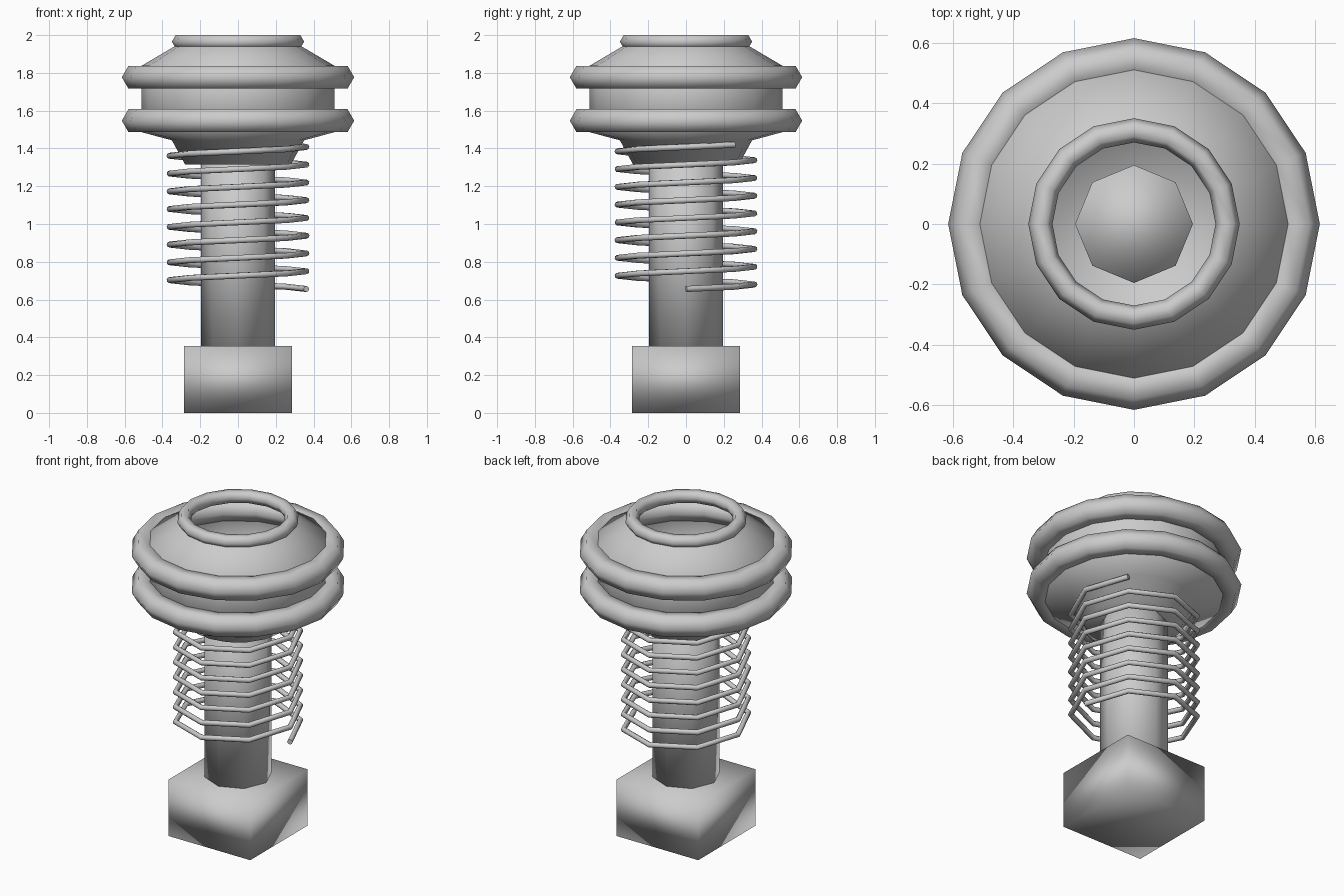
import bpy
from math import cos, sin, pi

if "Cube" in bpy.data.objects:
    bpy.data.objects.remove(bpy.data.objects["Cube"])


def name_smooth(name):
    ob = bpy.context.object
    ob.name = name
    bpy.ops.object.shade_smooth()
    return ob


def ring(name, major, minor, z):
    bpy.ops.mesh.primitive_torus_add(major_segments=16, minor_segments=6,
                                     major_radius=major, minor_radius=minor,
                                     location=(0, 0, z))
    return name_smooth(name)


def lathe(name, profile, n=16):
    verts = [(r * cos(2 * pi * i / n), r * sin(2 * pi * i / n), z)
             for r, z in profile for i in range(n)]
    faces = [(k * n + i, k * n + (i + 1) % n, (k + 1) * n + (i + 1) % n, (k + 1) * n + i)
             for k in range(len(profile) - 1) for i in range(n)]
    faces.append(tuple(reversed(range(n))))  # closed bottom, open top
    me = bpy.data.meshes.new(name)
    me.from_pydata(verts, [], faces)
    me.shade_smooth()
    ob = bpy.data.objects.new(name, me)
    bpy.context.collection.objects.link(ob)
    return ob


# Square foot block
bpy.ops.mesh.primitive_cube_add(size=1, location=(0, 0, 0.1775))
bpy.context.object.scale = (0.57, 0.57, 0.355)
name_smooth("foot_block")

# Octagonal shaft, its top visible inside the cup
bpy.ops.mesh.primitive_cylinder_add(vertices=8, radius=0.195, depth=1.10,
                                    location=(0, 0, 0.90))
name_smooth("shaft")

# Hollow cup head
lathe("cup_head", [(0.28, 1.315), (0.35, 1.443), (0.51, 1.486), (0.51, 1.838), (0.32, 1.95)])

# Rolled rims
ring("lower_rim", 0.545, 0.07, 1.547)
ring("upper_rim", 0.545, 0.07, 1.777)
ring("mouth_rim", 0.31, 0.04, 1.9654)

# Coil spring, eight straight segments per turn
count, pitch = 66, 0.094
cu = bpy.data.curves.new("spring", 'CURVE')
cu.dimensions = '3D'
cu.bevel_depth = 0.016
cu.bevel_resolution = 2
cu.use_fill_caps = True
sp = cu.splines.new('POLY')
sp.points.add(count - 1)
for i, p in enumerate(sp.points):
    a = i * pi / 4
    p.co = (0.362 * cos(a), 0.362 * sin(a), 0.656 + pitch * i / 8, 1)
bpy.context.collection.objects.link(bpy.data.objects.new("spring", cu))
